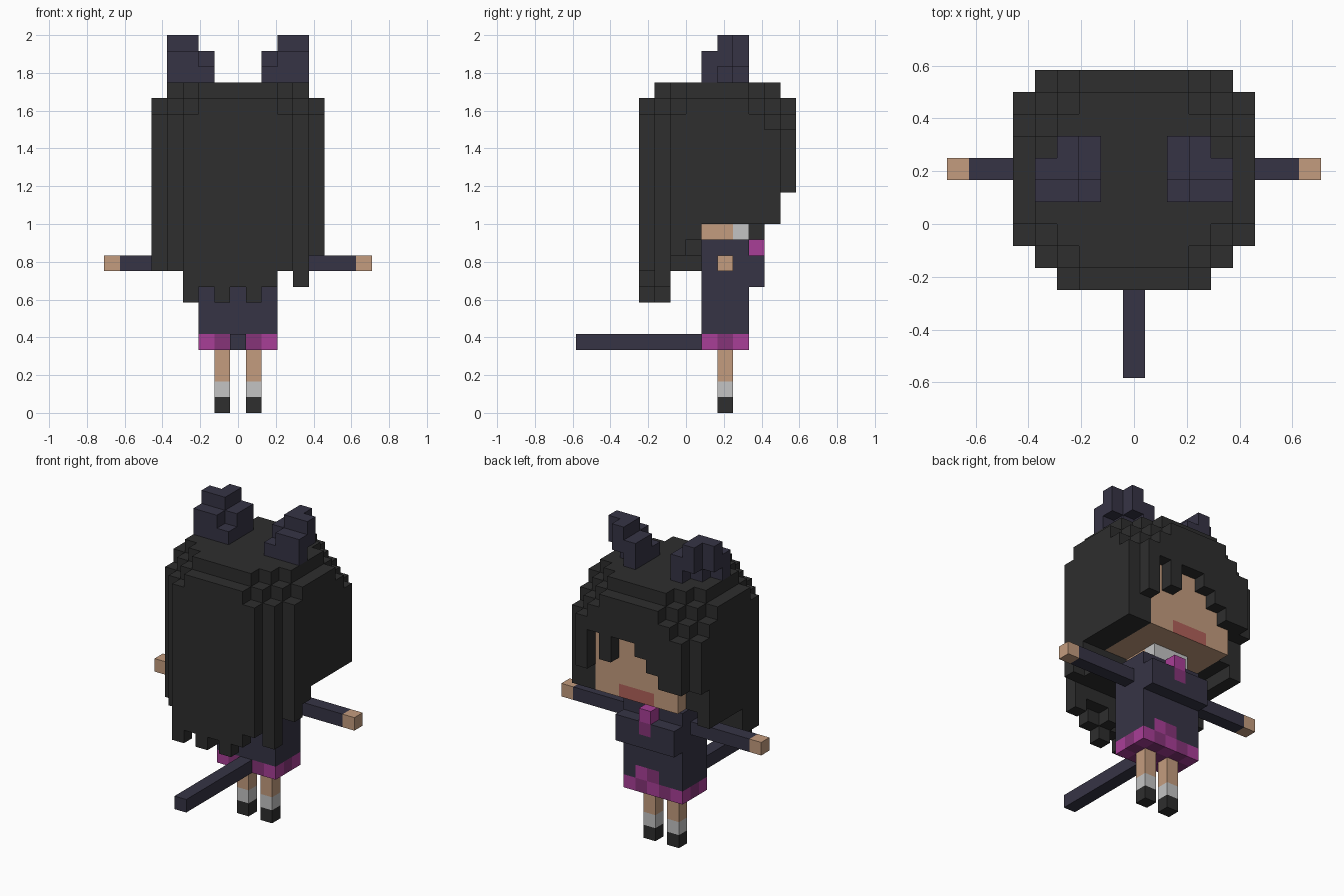
import bpy, bmesh
from mathutils import Vector

cube = bpy.data.objects.get("Cube")
if cube:
    bpy.data.objects.remove(cube, do_unlink=True)

U = 2 / 24  # edge of one block


def material(name, r, g, b):
    lin = [((c / 255 + 0.055) / 1.055) ** 2.4 for c in (r, g, b)]
    m = bpy.data.materials.new(name)
    m.use_nodes = True
    m.diffuse_color = (*lin, 1)
    bsdf = next(n for n in m.node_tree.nodes if n.type == 'BSDF_PRINCIPLED')
    bsdf.inputs["Base Color"].default_value = (*lin, 1)
    bsdf.inputs["Roughness"].default_value = 0.8
    return m


BLACK = material("hair_black", 46, 46, 46)
NAVY = material("navy_cloth", 54, 52, 69)
SKIN = material("skin", 196, 156, 126)
MOUTH = material("mouth_red", 176, 97, 89)
PURPLE = material("bright_purple", 169, 62, 151)
PLUM = material("dark_purple", 134, 52, 120)
WHITE = material("white_cloth", 196, 196, 196)

taken = set()  # blocks already used by an earlier part


def box(x0, x1, y0, y1, z0, z1):
    """Block positions: x inclusive and centred on 0, y and z half-open."""
    return {(x, y, z) for x in range(x0, x1 + 1)
            for y in range(y0, y1) for z in range(z0, z1)}


def part(name, blocks, mat, rule=None, second=None):
    """Closed blocky mesh; rule(block, normal) picks faces for the second material."""
    blocks = blocks - taken
    taken.update(blocks)
    bm = bmesh.new()
    verts = {}
    for c in sorted(blocks):
        for axis in range(3):
            for s in (0, 1):
                n = [0, 0, 0]
                n[axis] = 2 * s - 1
                if tuple(c[i] + n[i] for i in range(3)) in blocks:
                    continue
                ring = [(0, 0), (1, 0), (1, 1), (0, 1)]
                face = []
                for a, b in ring if s else ring[::-1]:
                    p = list(c)
                    p[axis] += s
                    p[(axis + 1) % 3] += a
                    p[(axis + 2) % 3] += b
                    key = tuple(p)
                    if key not in verts:
                        verts[key] = bm.verts.new(Vector((p[0] - 0.5, p[1], p[2])) * U)
                    face.append(verts[key])
                f = bm.faces.new(face)
                if rule and rule(c, n):
                    f.material_index = 1
    bmesh.ops.dissolve_limit(bm, angle_limit=0.01, verts=bm.verts[:],
                             edges=bm.edges[:], delimit={'MATERIAL'})
    mesh = bpy.data.meshes.new(name)
    bm.to_mesh(mesh)
    bm.free()
    mesh.materials.append(mat)
    if second:
        mesh.materials.append(second)
    bpy.context.collection.objects.link(bpy.data.objects.new(name, mesh))


# Limbs and ears, built on the left and mirrored
ear = box(2, 4, 1, 2, 21, 23) - {(2, 1, 22)}   # low rim
ear |= box(2, 2, 2, 4, 21, 23)                 # inner wall
ear |= box(3, 3, 2, 3, 21, 24)                 # core
ear |= box(4, 4, 2, 3, 22, 24) | box(3, 3, 3, 4, 22, 24)  # raised tips
limbs = {
    "shoe": (box(1, 1, 2, 3, 0, 1), BLACK),
    "sock": (box(1, 1, 2, 3, 1, 2), WHITE),
    "leg": (box(1, 1, 2, 3, 2, 4), SKIN),
    "sleeve": (box(3, 7, 2, 3, 9, 10), NAVY),
    "hand": (box(8, 8, 2, 3, 9, 10), SKIN),
    "ear": (ear, NAVY),
}
for side, s in (("left", 1), ("right", -1)):
    for name, (blocks, mat) in limbs.items():
        part(f"{side}_{name}", {(s * x, y, z) for x, y, z in blocks}, mat)

# Clothes and tail
part("skirt_hem", box(-2, 2, 1, 4, 4, 5) | box(0, 1, 3, 4, 5, 6), PURPLE,
     lambda c, n: sum(c) % 2 == 0, PLUM)
part("tie", box(0, 0, 4, 5, 9, 11), PURPLE, lambda c, n: c[2] == 9, PLUM)
part("dress", box(-2, 2, 1, 4, 5, 11) | box(-2, 2, 4, 5, 8, 10), NAVY)
part("collar", box(-1, 1, 3, 4, 11, 12), WHITE)
part("neck", box(-1, 1, 1, 3, 11, 12), SKIN)
part("tail", box(0, 0, -7, 1, 4, 5), NAVY)

# Head with the mouth on its face
part("head", box(-3, 3, 1, 6, 12, 18), SKIN,
     lambda c, n: n[1] == 1 and abs(c[0]) <= 1 and c[2] == 12, MOUTH)

# Hair: hanging columns, with lower ends listed from x = -half width
half_width = {-3: 3, -2: 4, 6: 4}
strand_ends = {
    -3: (7, 8, 7, 8, 7, 8, 9),
    -2: (9, 8, 9, 7, 9, 8, 9, 9, 8),
    6: (14, 14, 15, 16, 17, 17, 15, 17, 14),
}


def hair_end(x, y):
    if y in strand_ends:
        return strand_ends[y][x + half_width[y]]
    if y < 1:                       # behind the neck
        return 9 if x < 0 else 11 + y if x == 5 else 10
    if x <= -4 and y == 5:          # right temple
        return 14
    return 11 if x == -5 else 12    # sides and skull


def hair_top(x, y):
    """Rounded crown, stepping down away from the middle."""
    r2 = x * x + (y - 1.5) ** 2
    return 21 - sum(r2 > limit for limit in (19, 28, 32))


hair = set()
for y in range(-3, 7):
    w = half_width.get(y, 5)
    for x in range(-w, w + 1):
        hair |= box(x, x, y, y + 1, hair_end(x, y), hair_top(x, y))
part("hair", hair, BLACK)
